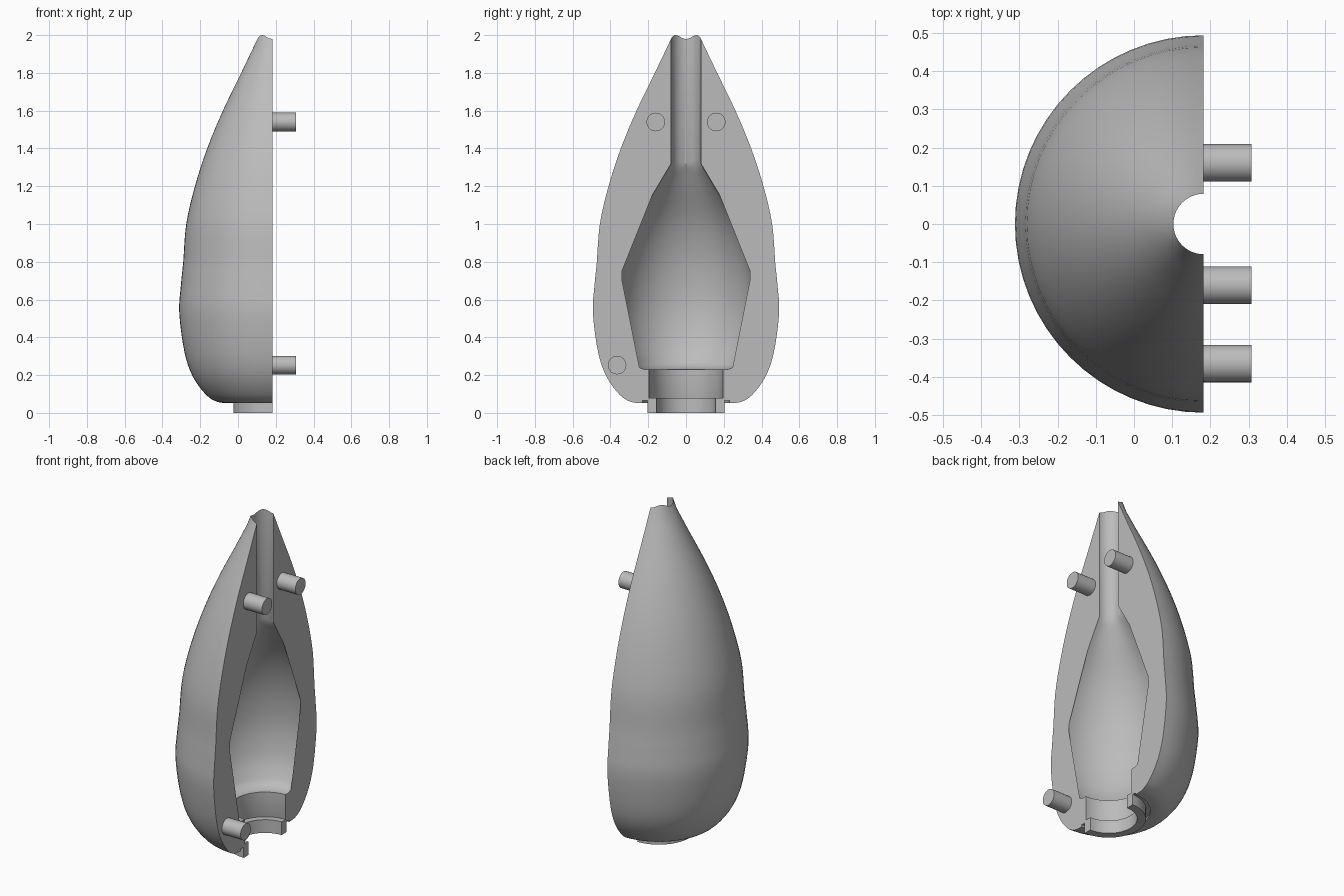
import bpy, bmesh, math
from mathutils import Vector

if "Cube" in bpy.data.objects:
    bpy.data.objects.remove(bpy.data.objects["Cube"], do_unlink=True)

SPLIT = 0.182      # x of the flat parting face, also the axis of the half shell
SEGMENTS = 32

grey = bpy.data.materials.new("light grey")
grey.use_nodes = True
grey.diffuse_color = (0.5, 0.5, 0.5, 1)
grey.node_tree.nodes["Principled BSDF"].inputs["Base Color"].default_value = (0.5, 0.5, 0.5, 1)


def smooth_curve(points, steps=4):
    """Catmull-Rom resampling of (radius, height) points."""
    pts = [Vector(p) for p in points]
    pts = [2 * pts[0] - pts[1]] + pts + [2 * pts[-1] - pts[-2]]
    out = []
    for a, b, c, d in zip(pts, pts[1:], pts[2:], pts[3:]):
        for i in range(steps):
            t = i / steps
            out.append(0.5 * (2 * b + (c - a) * t + (2 * a - 5 * b + 4 * c - d) * t * t
                              + (3 * b - a - 3 * c + d) * t ** 3))
    return out + [pts[-2]]


def finish(bm, name):
    bmesh.ops.recalc_face_normals(bm, faces=bm.faces)
    mesh = bpy.data.meshes.new(name)
    bm.to_mesh(mesh)
    bm.free()
    mesh.materials.append(grey)
    obj = bpy.data.objects.new(name, mesh)
    bpy.context.collection.objects.link(obj)
    bpy.ops.object.select_all(action="DESELECT")
    obj.select_set(True)
    bpy.context.view_layer.objects.active = obj
    bpy.ops.object.shade_smooth_by_angle(angle=math.radians(30))
    return obj


def half_spin(name, profile, wavy=()):
    """Sweep a closed profile half a turn and cap both flat ends."""
    bm = bmesh.new()
    rings = []
    for s in range(SEGMENTS + 1):
        angle = math.pi * (0.5 + s / SEGMENTS)
        wave = 0.02 * math.sin(2 * angle) ** 2
        rings.append([bm.verts.new((SPLIT + r * math.cos(angle), r * math.sin(angle),
                                    z + (wave if i in wavy else 0)))
                      for i, (r, z) in enumerate(profile)])
    for a, b in zip(rings, rings[1:]):
        for i in range(len(profile)):
            j = (i + 1) % len(profile)
            bm.faces.new((a[i], a[j], b[j], b[i]))
    caps = [bm.faces.new(rings[0]), bm.faces.new(rings[-1])]
    bmesh.ops.triangulate(bm, faces=caps)
    return finish(bm, name)


# Teardrop shell: outer skin, tip bore, chamber and neck socket
outer = smooth_curve([(0.23, 0.052), (0.29, 0.058), (0.35, 0.095), (0.42, 0.19), (0.465, 0.32),
                      (0.493, 0.53), (0.484, 0.68), (0.472, 0.8), (0.456, 1.0), (0.41, 1.2),
                      (0.345, 1.4), (0.262, 1.6), (0.165, 1.8), (0.079, 1.98)])
chamber = smooth_curve([(0.079, 1.32), (0.15, 1.2), (0.265, 1.0), (0.335, 0.79), (0.358, 0.57),
                        (0.333, 0.39), (0.285, 0.28), (0.255, 0.245), (0.22, 0.23)])
socket = [(0.195, 0.23), (0.195, 0.08), (0.2, 0.065), (0.23, 0.065)]
half_spin("teardrop_half_shell", outer + chamber + socket,
          wavy=(len(outer) - 1, len(outer)))

# Neck collar under the shell
half_spin("neck_collar", [(0.157, 0), (0.205, 0), (0.205, 0.07), (0.195, 0.08), (0.157, 0.08)])

# Alignment pins on the parting face
for name, y, z in (("upper_front_pin", -0.16, 1.54), ("upper_back_pin", 0.16, 1.54),
                   ("lower_front_pin", -0.365, 0.253)):
    bm = bmesh.new()
    bmesh.ops.create_cone(bm, cap_ends=True, segments=32, radius1=0.049, radius2=0.049, depth=0.185)
    for v in bm.verts:
        v.co = (v.co.z + 0.307 - 0.0925, v.co.x + y, v.co.y + z)
    finish(bm, name)
